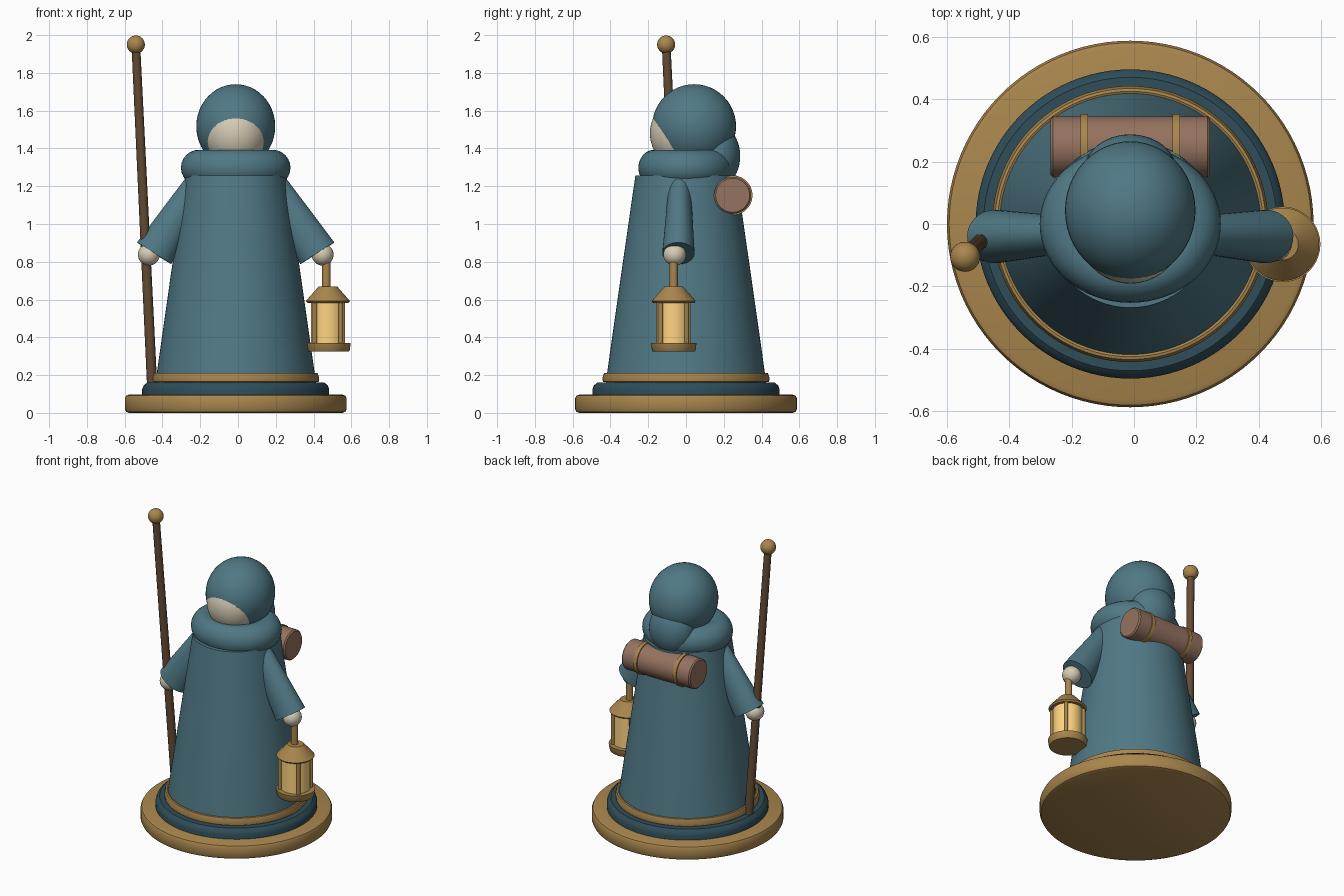
import bpy, math
from mathutils import Vector, Matrix

if "Cube" in bpy.data.objects:
    bpy.data.objects.remove(bpy.data.objects["Cube"])

CX = -0.012  # figure axis


def material(name, rgb):
    m = bpy.data.materials.new(name)
    m.diffuse_color = (*rgb, 1)
    m.use_nodes = True
    m.node_tree.nodes["Principled BSDF"].inputs["Base Color"].default_value = m.diffuse_color
    return m


TEAL = material("teal_cloth", (0.08, 0.19, 0.235))
DARK = material("dark_teal", (0.028, 0.075, 0.1))
GOLD = material("brass", (0.40, 0.24, 0.075))
WOOD = material("wood", (0.13, 0.07, 0.035))
SKIN = material("skin", (0.67, 0.60, 0.46))
ROLL = material("blanket", (0.30, 0.17, 0.115))
GLOW = material("glow", (1.0, 0.66, 0.22))


def finish(ob, name, mat, angle=35):
    ob.name = name
    ob.data.materials.append(mat)
    bpy.ops.object.select_all(action='DESELECT')
    ob.select_set(True)
    bpy.context.view_layer.objects.active = ob
    bpy.ops.object.shade_smooth_by_angle(angle=math.radians(angle))
    return ob


def lathe(name, profile, mat, matrix=None, n=64, closed=False):
    """Revolve (radius, height) points about z; open profiles get flat caps."""
    verts, faces = [], []
    for r, z in profile:
        for i in range(n):
            a = 2 * math.pi * i / n
            verts.append((r * math.cos(a), r * math.sin(a), z))
    k = len(profile)
    for j in range(k if closed else k - 1):
        for i in range(n):
            i2, j2 = (i + 1) % n, (j + 1) % k
            faces.append((j * n + i, j * n + i2, j2 * n + i2, j2 * n + i))
    if not closed:
        faces.append(tuple(reversed(range(n))))
        faces.append(tuple(range((k - 1) * n, k * n)))
    me = bpy.data.meshes.new(name)
    me.from_pydata(verts, [], faces)
    ob = bpy.data.objects.new(name, me)
    bpy.context.collection.objects.link(ob)
    if matrix is None:
        matrix = Matrix.Translation((CX, 0, 0))
    ob.matrix_world = matrix
    return finish(ob, name, mat)


def ball(name, loc, radii, mat, seg=48, rings=24):
    bpy.ops.mesh.primitive_uv_sphere_add(segments=seg, ring_count=rings, radius=1, location=loc)
    ob = bpy.context.object
    ob.scale = radii
    return finish(ob, name, mat)


def between(a, b, depth_scale=1.0):
    """Matrix placing local z along a->b, with local y kept near world y."""
    a, b = Vector(a), Vector(b)
    z = (b - a).normalized()
    x = Vector((0, 1, 0)).cross(z).normalized()
    y = z.cross(x)
    m = Matrix((x, y * depth_scale, z)).transposed().to_4x4()
    return Matrix.Translation(a) @ m, (b - a).length


# Stepped base
lathe("base", [(0.565, 0), (0.58, 0.006), (0.587, 0.02), (0.587, 0.077),
               (0.58, 0.091), (0.565, 0.097)], GOLD, n=96)
lathe("base_step", [(0.495, 0.09), (0.495, 0.125), (0.488, 0.145), (0.47, 0.16)], DARK, n=96)
lathe("hem_ring", [(0.40, 0.16), (0.44, 0.165), (0.442, 0.185), (0.434, 0.21), (0.425, 0.212),
                   (0.40, 0.20)], GOLD, n=96, closed=True)

# Robe and collar
lathe("robe", [(0.424, 0.16), (0.418, 0.21), (0.341, 0.75), (0.268, 1.257)], TEAL, n=96)
bpy.ops.mesh.primitive_torus_add(major_radius=0.195, minor_radius=0.095, major_segments=64,
                                 minor_segments=24, location=(CX, 0.0, 1.298))
collar = bpy.context.object
collar.scale = (1, 0.87, 1)
finish(collar, "collar", TEAL, 60)

# Hood, face and the hanging back of the hood
ball("hood", (CX, 0.043, 1.517), (0.209, 0.222, 0.223), TEAL)
ball("face", (CX, -0.03, 1.48), (0.166, 0.161, 0.18), SKIN)
ball("hood_back", (CX, 0.165, 1.36), (0.15, 0.122, 0.165), TEAL)

# Arms: flared sleeves with rounded shoulders, and hands
for side, s in (("left", -1), ("right", 1)):
    shoulder = (CX + s * 0.197, -0.033, 1.215)
    cuff = (CX + s * 0.432, -0.04, 0.845)
    mat, length = between(shoulder, cuff, 0.8)
    dome = [(0.07 * math.cos(t), -0.05 * math.sin(t)) for t in (1.5, 1.1, 0.7, 0.35)]
    lathe(side + "_sleeve", dome + [(0.072, 0), (0.107, length)], TEAL, mat, n=40)
    ball(side + "_hand", (CX + s * 0.46, -0.06, 0.838), (0.058, 0.06, 0.058), SKIN, 32, 16)

# Walking staff
top = (-0.541, -0.105, 1.95)
mat, length = between((-0.455, -0.02, 0.15), top)
lathe("staff", [(0.027, 0), (0.023, length)], WOOD, mat, n=20)
ball("staff_knob", top, (0.048, 0.048, 0.048), GOLD, 32, 16)

# Lantern
lx, ly = 0.476, -0.065
at = Matrix.Translation((lx, ly, 0))
lathe("lantern_handle", [(0.022, 0.65), (0.022, 0.82)], GOLD,
      Matrix.Translation((lx - 0.008, ly, 0)), n=20)
lathe("lantern_cap", [(0.108, 0.582), (0.117, 0.592), (0.05, 0.668)], GOLD, at, n=40)
lathe("lantern_glass", [(0.09, 0.36), (0.09, 0.59)], GLOW, at, n=40)
lathe("lantern_base", [(0.11, 0.324), (0.115, 0.33), (0.121, 0.37)], GOLD, at, n=40)
for i in range(4):
    a = math.pi / 4 + i * math.pi / 2
    lathe("lantern_post", [(0.012, 0.36), (0.012, 0.59)], GOLD,
          Matrix.Translation((lx + 0.097 * math.cos(a), ly + 0.097 * math.sin(a), 0)), n=12)

# Bedroll with two straps
roll, _ = between((CX, 0.247, 1.152), (1, 0.247, 1.152))
lathe("bedroll", [(0.09, -0.255), (0.098, -0.247), (0.098, 0.247), (0.09, 0.255)], ROLL, roll, n=48)
for s in (-1, 1):
    c = s * 0.147
    lathe("bedroll_strap", [(0.094, c - 0.012), (0.105, c - 0.012), (0.105, c + 0.012),
                            (0.094, c + 0.012)], GOLD, roll, n=48, closed=True)
